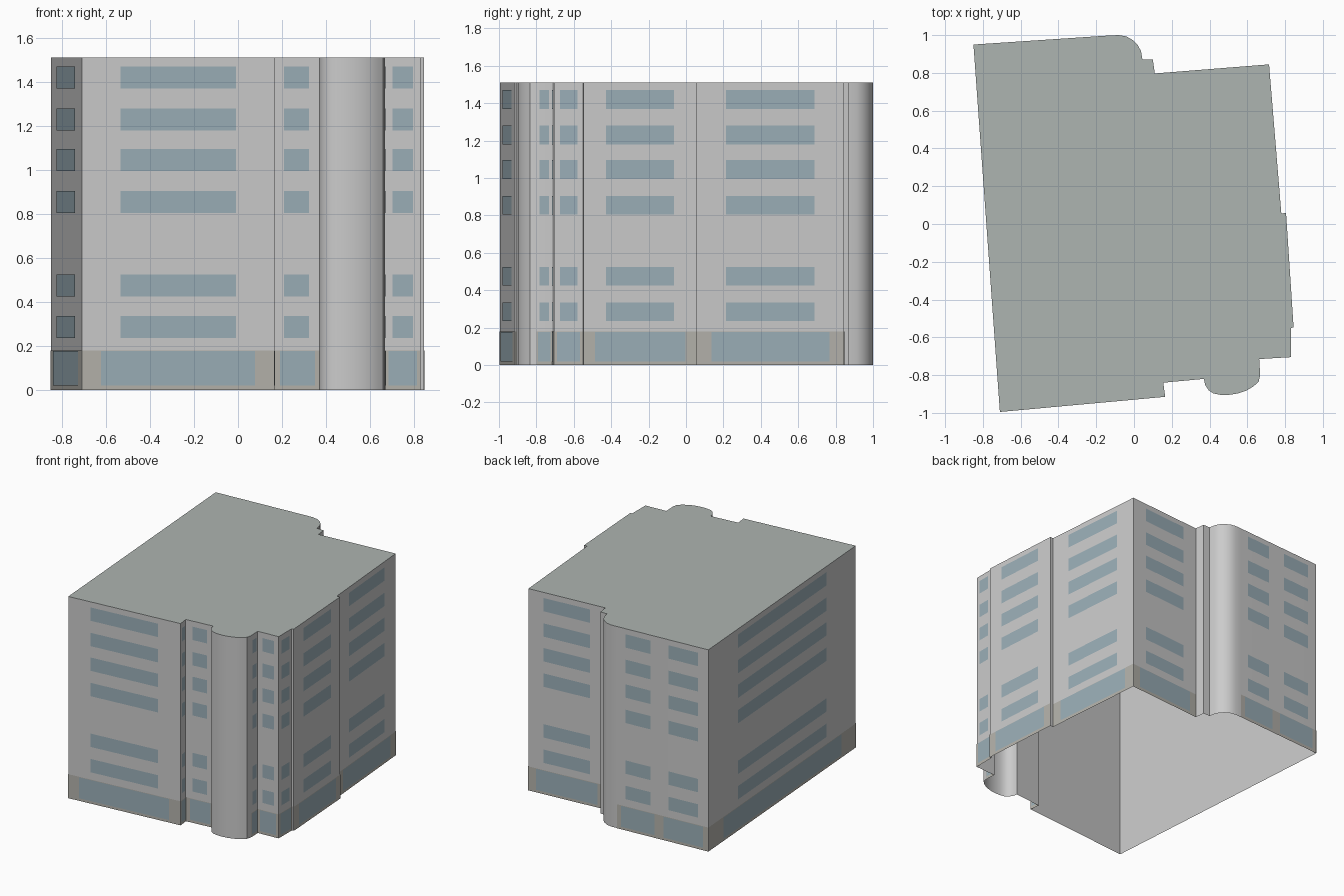
import bpy, bmesh
from mathutils import Vector

if "Cube" in bpy.data.objects:
    bpy.data.objects.remove(bpy.data.objects["Cube"])

H = 1.51                                   # building height
BASE = 0.18                                # ground floor height
ROWS = [0.235, 0.425, 0.805, 0.995, 1.18, 1.37]   # window sills
WIN_H = 0.10


def material(name, rgb):
    m = bpy.data.materials.new(name)
    m.diffuse_color = (*rgb, 1)
    m.use_nodes = True
    m.node_tree.nodes["Principled BSDF"].inputs["Base Color"].default_value = m.diffuse_color
    return m


def finish(name, bm, mat):
    me = bpy.data.meshes.new(name)
    bm.to_mesh(me)
    bm.free()
    me.materials.append(mat)
    ob = bpy.data.objects.new(name, me)
    bpy.context.collection.objects.link(ob)
    return ob


wall_mat = material("wall", (0.59, 0.59, 0.56))
roof_mat = material("roof", (0.42, 0.46, 0.44))
base_mat = material("base", (0.46, 0.45, 0.41))
glass_mat = material("glass", (0.33, 0.43, 0.48))

# Footprint, counter-clockwise from the front left corner
outline = [
    (-0.71, -0.995), (0.165, -0.915), (0.155, -0.84), (0.37, -0.82),
    # front rounded bay
    (0.377, -0.852), (0.395, -0.88), (0.42, -0.897), (0.455, -0.904),
    (0.50, -0.905), (0.55, -0.897), (0.595, -0.882), (0.632, -0.86),
    (0.66, -0.835), (0.668, -0.80), (0.663, -0.715),
    # right side
    (0.83, -0.705), (0.83, -0.55), (0.845, -0.548), (0.805, 0.058),
    (0.78, 0.056), (0.715, 0.845),
    # back, with rounded corner
    (0.11, 0.797), (0.10, 0.87), (0.045, 0.87), (0.037, 0.915),
    (0.02, 0.948), (-0.005, 0.973), (-0.04, 0.993), (-0.08, 1.0),
    (-0.13, 0.998), (-0.85, 0.95),
]

# Outer walls, open underneath
bm = bmesh.new()
low = [bm.verts.new((x, y, 0)) for x, y in outline]
top = [bm.verts.new((x, y, H)) for x, y in outline]
n = len(outline)
for i in range(n):
    j = (i + 1) % n
    bm.faces.new((low[i], low[j], top[j], top[i]))
walls = finish("outer_walls", bm, wall_mat)
bpy.context.view_layer.objects.active = walls
walls.select_set(True)
bpy.ops.object.shade_smooth_by_angle(angle=0.6)

# Flat roof
bm = bmesh.new()
bm.faces.new([bm.verts.new((x, y, H)) for x, y in outline])
finish("roof", bm, roof_mat)


def panel(bm, a, b, u, z, off):
    """Thin upright panel on wall a-b, between fractions u and heights z."""
    a, b = Vector((*a, 0)), Vector((*b, 0))
    d = b - a
    out = Vector((d.y, -d.x, 0)).normalized() * off
    p, q = a + d * u[0] + out, a + d * u[1] + out
    up = Vector((0, 0, 1))
    bm.faces.new([bm.verts.new(v) for v in
                  (p + up * z[0], q + up * z[0], q + up * z[1], p + up * z[1])])


# Flat walls: start, end, upper window span, ground window span
P = outline
back_mid = (-0.46, 0.976)
N, G = (0.2, 0.8), (0.1, 0.9)
facades = [
    (P[0], P[1], N, G), (P[1], P[2], N, G),
    (P[2], P[3], (0.25, 0.78), (0.16, 0.9)),
    (P[13], P[14], N, G), (P[14], P[15], (0.24, 0.79), (0.13, 0.9)),
    (P[15], P[16], N, G), (P[17], P[18], N, G), (P[19], P[20], N, G),
    (P[20], P[21], N, G), (P[29], back_mid, N, G),
    (back_mid, P[30], N, G), (P[30], P[0], N, G),
]

# Ground floor band, shop windows and upper windows
band, shop, upper = bmesh.new(), bmesh.new(), bmesh.new()
for a, b, wu, gu in facades:
    panel(band, a, b, (0, 1), (0, BASE), 0.002)
    panel(shop, a, b, gu, (0.02, 0.177), 0.004)
    for z in ROWS:
        panel(upper, a, b, wu, (z, z + WIN_H), 0.003)
finish("ground_floor_band", band, base_mat)
finish("ground_floor_windows", shop, glass_mat)
finish("upper_windows", upper, glass_mat)
